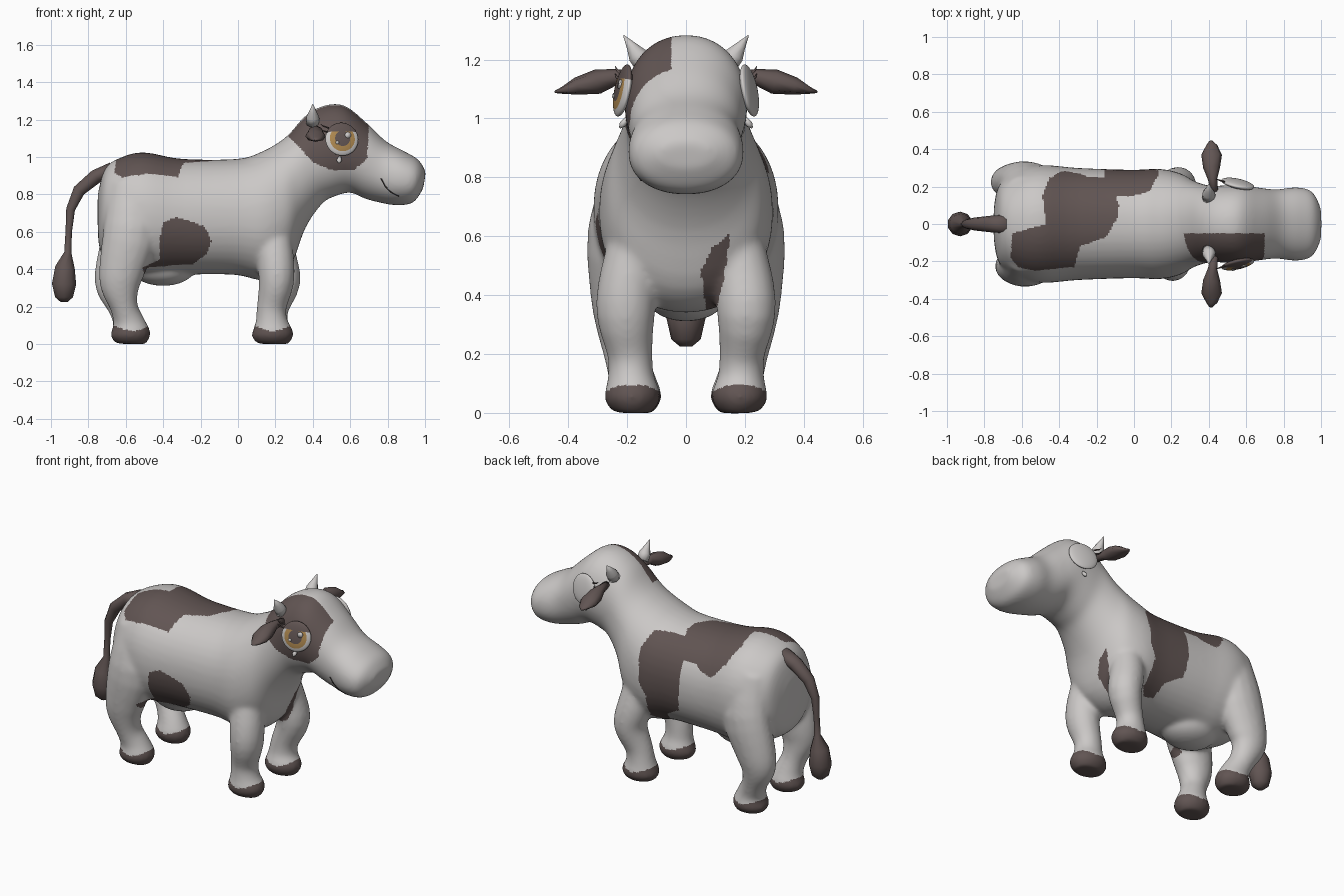
import bpy, bmesh, math
from mathutils import Vector, Matrix

if "Cube" in bpy.data.objects:
    bpy.data.objects.remove(bpy.data.objects["Cube"])


def material(name, rgb):
    m = bpy.data.materials.new(name)
    m.use_nodes = True
    m.diffuse_color = (*rgb, 1)
    bsdf = next(n for n in m.node_tree.nodes if n.type == 'BSDF_PRINCIPLED')
    bsdf.inputs["Base Color"].default_value = (*rgb, 1)
    bsdf.inputs["Roughness"].default_value = 0.8
    return m


WHITE = material("hide white", (0.60, 0.58, 0.57))
BROWN = material("patch brown", (0.12, 0.09, 0.086))
AMBER = material("iris amber", (0.43, 0.25, 0.08))
DARK = material("mouth dark", (0.03, 0.025, 0.025))


def spline(rows, steps=4):
    """Refine rows of numbers with a Catmull-Rom curve."""
    out = []
    for i in range(len(rows) - 1):
        quad = zip(rows[max(i - 1, 0)], rows[i], rows[i + 1], rows[min(i + 2, len(rows) - 1)])
        quad = list(quad)
        for k in range(steps):
            t = k / steps
            out.append(tuple(b + t * (c - a) / 2 + t * t * (a - 2.5 * b + 2 * c - d / 2)
                             + t ** 3 * (1.5 * (b - c) + (d - a) / 2) for a, b, c, d in quad))
    return out + [rows[-1]]


def loft(bm, sections, sides=20, power=1.0):
    """Skin rings given as (centre, half axis u, half axis v)."""
    rings = []
    for c, u, v in sections:
        ring = []
        for i in range(sides):
            a = math.tau * i / sides
            co, si = math.cos(a), math.sin(a)
            ring.append(bm.verts.new(c + u * math.copysign(abs(co) ** power, co)
                                     + v * math.copysign(abs(si) ** power, si)))
        rings.append(ring)
    for a, b in zip(rings, rings[1:]):
        for i in range(sides):
            j = (i + 1) % sides
            bm.faces.new((a[i], a[j], b[j], b[i]))
    bm.faces.new(rings[0])
    bm.faces.new(rings[-1])


def tube(bm, path, ref, side=1, sides=16):
    """Loft along points (x, y, z, radius along ref, other radius)."""
    pts = [Vector((x, y * side, z)) for x, y, z, *_ in path]
    sections = []
    for i, p in enumerate(pts):
        t = (pts[min(i + 1, len(pts) - 1)] - pts[max(i - 1, 0)]).normalized()
        u = (ref - t * ref.dot(t)).normalized()
        sections.append((p, u * path[i][3], t.cross(u) * path[i][4]))
    loft(bm, sections, sides)


def leg(bm, path, side, bend):
    """Leg whose knee is pushed along x by bend."""
    path = [(x + bend * max(0, 1 - abs(z - .33) / .22), *yz) for x, *yz in path for z in yz[1:2]]
    tube(bm, spline(path, 3), X, side)


def make(name, bm, *mats):
    bmesh.ops.recalc_face_normals(bm, faces=bm.faces)
    me = bpy.data.meshes.new(name)
    bm.to_mesh(me)
    bm.free()
    me.shade_smooth()
    for m in mats:
        me.materials.append(m)
    ob = bpy.data.objects.new(name, me)
    bpy.context.collection.objects.link(ob)
    return ob


def inside(x, y, poly):
    hit = False
    for (ax, ay), (bx, by) in zip(poly, poly[1:] + poly[:1]):
        if (ay > y) != (by > y) and x < (bx - ax) * (y - ay) / (by - ay) + ax:
            hit = not hit
    return hit


X, Y = Vector((1, 0, 0)), Vector((0, 1, 0))

# Trunk, neck and head: top x, top z, bottom x, bottom z, half width
TRUNK = [(-.75, .8, -.75, .62, .08), (-.71, .94, -.73, .48, .21), (-.62, 1.0, -.62, .4, .285),
         (-.5, 1.025, -.48, .36, .315), (-.3, .99, -.3, .37, .3), (0, .99, -.02, .37, .29),
         (.13, 1.03, .15, .34, .295), (.22, 1.08, .28, .42, .27), (.28, 1.13, .36, .62, .23),
         (.36, 1.22, .45, .75, .205), (.46, 1.275, .52, .79, .207), (.57, 1.275, .6, .81, .207),
         (.69, 1.18, .67, .78, .193), (.79, 1.085, .74, .76, .185), (.89, 1.03, .84, .742, .197),
         (.965, .985, .935, .755, .175), (1.005, .92, .99, .83, .09)]
FRONT_LEG = [(.18, .16, .66, .09, .08), (.2, .195, .46, .1, .1), (.205, .205, .33, .095, .1),
             (.18, .19, .2, .08, .078), (.18, .187, .12, .087, .08),
             (.185, .182, .05, .115, .098), (.185, .182, 0, .085, .065)]
HIND_LEG = [(-.57, .17, .86, .12, .09), (-.57, .222, .62, .15, .112), (-.62, .225, .4, .125, .1),
            (-.63, .222, .3, .105, .085), (-.61, .205, .2, .075, .075),
            (-.585, .185, .12, .085, .08), (-.575, .178, .05, .11, .098), (-.575, .178, 0, .08, .065)]
bm = bmesh.new()
loft(bm, [(Vector((a + c, 0, b + d)) / 2, Vector((a - c, 0, b - d)) / 2, Y * w)
          for a, b, c, d, w in spline(TRUNK)], 40, 0.93)
for s in (1, -1):
    leg(bm, FRONT_LEG, s, .035 if s > 0 else 0)
    leg(bm, HIND_LEG, s, -.03 if s > 0 else 0)
# Udder
bmesh.ops.create_uvsphere(bm, u_segments=20, v_segments=12, radius=1,
                          matrix=Matrix.Translation((-.4, 0, .4)) @ Matrix.Diagonal((.17, .14, .09, 1)))
body = make("body", bm, WHITE, BROWN)
rm = body.modifiers.new("blend", 'REMESH')
rm.mode, rm.voxel_size = 'VOXEL', 0.009
sm = body.modifiers.new("soften", 'SMOOTH')
sm.factor, sm.iterations = 0.5, 32
skin = bpy.data.meshes.new_from_object(body.evaluated_get(bpy.context.evaluated_depsgraph_get()))
body.modifiers.clear()
body.data = skin
skin.shade_smooth()
skin.materials.clear()
for m in (WHITE, BROWN):
    skin.materials.append(m)

# Hide patches, outlined in plan (back) or in elevation (the others)
BACK = [(-.65, -.05), (-.66, -.18), (-.62, -.23), (-.53, -.25), (-.32, -.23), (-.29, -.12),
        (-.15, -.07), (-.09, .03), (-.08, .1), (-.14, .25), (-.45, .25), (-.49, .15), (-.47, 0)]
BACK_LEFT = [(-.48, 1.03), (-.46, .93), (-.4, .84), (-.36, .81), (-.28, .83), (-.2, .9), (-.15, 1.03)]
RIGHT_SIDE = [(-.4, .65), (-.33, .68), (-.18, .63), (-.14, .55), (-.17, .48), (-.25, .42),
              (-.35, .38), (-.5, .36), (-.51, .41), (-.42, .45), (-.42, .55)]
LEFT_SIDE = [(-.16, .91), (-.1, .95), (.09, .95), (.13, .86), (.12, .66), (.08, .58), (.1, .42),
             (0, .36), (-.03, .48), (-.14, .54), (-.16, .7)]
CHEST = [(.15, .61), (.09, .56), (.05, .48), (.07, .34), (.1, .34), (.13, .46)]
FACE = [(.26, 1.12), (.33, 1.05), (.4, .97), (.5, .93), (.62, .93), (.69, .99), (.7, 1.17),
        (.6, 1.3), (.3, 1.3)]


def is_brown(p):
    x, y, z = p
    return (z < .085 + .015 * math.sin(25 * x) or (z > .8 and inside(x, y, BACK))
            or (y > .2 and inside(x, z, BACK_LEFT))
            or (y < -.18 and inside(x, z, RIGHT_SIDE))
            or (y > .15 and inside(x, z, LEFT_SIDE))
            or (x > .15 and inside(y, z, CHEST))
            or (y < -.05 and inside(x, z, FACE)))


for f in skin.polygons:
    f.material_index = int(is_brown(f.center))

# Tail with a tuft
bm = bmesh.new()
tube(bm, [(-.67, 0, .94, .05, .035), (-.76, 0, .895, .045, .04), (-.85, 0, .82, .035, .035),
          (-.895, 0, .72, .025, .025), (-.905, 0, .6, .018, .018), (-.91, 0, .49, .02, .02),
          (-.925, 0, .41, .055, .055), (-.93, 0, .32, .066, .068), (-.93, 0, .25, .05, .05),
          (-.93, 0, .225, .02, .02)], Y, sides=10)
make("tail", bm, BROWN)

for s, side in ((1, "left"), (-1, "right")):
    # Ear
    bm = bmesh.new()
    tube(bm, [(.43, .17, 1.14, .02, .02), (.42, .24, 1.14, .025, .028), (.415, .3, 1.125, .045, .042),
              (.415, .37, 1.11, .055, .03), (.415, .42, 1.095, .03, .012), (.41, .445, 1.09, .008, .004)],
         X, s, 8)
    make(side + "_ear", bm, BROWN)
    # Horn
    bm = bmesh.new()
    tube(bm, [(.4, .14, 1.18, .036, .036), (.4, .165, 1.215, .034, .034), (.4, .185, 1.245, .019, .019),
              (.4, .212, 1.282, .002, .002)], X, s, 10)
    make(side + "_horn", bm, WHITE)
    # Eyelashes
    bm = bmesh.new()
    for k in range(2):
        h = 1.13 + .025 * k
        tube(bm, [(.485, .225, h, .005, .005), (.455, .235, h + .01, .004, .004),
                  (.44, .24, h + .022, .001, .001)], Y, s, 6)
    make(side + "_lashes", bm, BROWN)
    # Small drop below the eye
    bm = bmesh.new()
    tube(bm, [(.545, .2, 1.0, .008, .008), (.54, .215, .98, .015, .012), (.54, .225, .968, .003, .003)],
         X, s, 8)
    make(side + "_eye_drop", bm, WHITE)
    # Eye: a flattened ball, its colours set by radius and height of the lid
    bm = bmesh.new()
    bmesh.ops.create_uvsphere(bm, u_segments=40, v_segments=40, radius=.09)
    lid = .038
    bmesh.ops.bisect_plane(bm, geom=bm.verts[:] + bm.edges[:] + bm.faces[:],
                           plane_co=(0, lid, 0), plane_no=(0, 1, 0))
    for f in bm.faces:
        c = f.calc_center_median()
        r = c.xy.length
        if s < 0:
            f.material_index = 1 if c.y > lid or r < .042 else 2 if r < .068 else 0
    n = Vector((.22, s, .2)).normalized()
    up = (Vector((0, 0, 1)) - n * n.z).normalized()
    pose = Matrix((up.cross(n), up, n)).transposed().to_4x4()
    place = Matrix.Translation((.555, s * .215, 1.095)) @ pose
    bm.transform(place @ Matrix.Diagonal((1, 1, .24, 1)))
    make(side + "_eye", bm, WHITE, BROWN, AMBER)
    # Eye glints
    if s < 0:
        bm = bmesh.new()
        for gx, gy, r in ((.03, .018, .016), (-.03, -.022, .009)):
            bmesh.ops.create_cone(bm, cap_ends=True, segments=16, radius1=r, radius2=r, depth=.006,
                                  matrix=place @ Matrix.Translation((gx, gy, .0205)))
        make("eye_glints", bm, WHITE)

# Mouth crease on the right cheek, laid onto the muzzle
bm = bmesh.new()
path = []
for x, z in ((.765, .885), (.785, .845), (.82, .81), (.86, .79)):
    hit, loc, _, _ = body.ray_cast(Vector((x, -1, z)), Y)
    path.append((x, loc.y if hit else -.17, z, .004, .004))
tube(bm, path, Y, sides=6)
make("mouth", bm, DARK)
